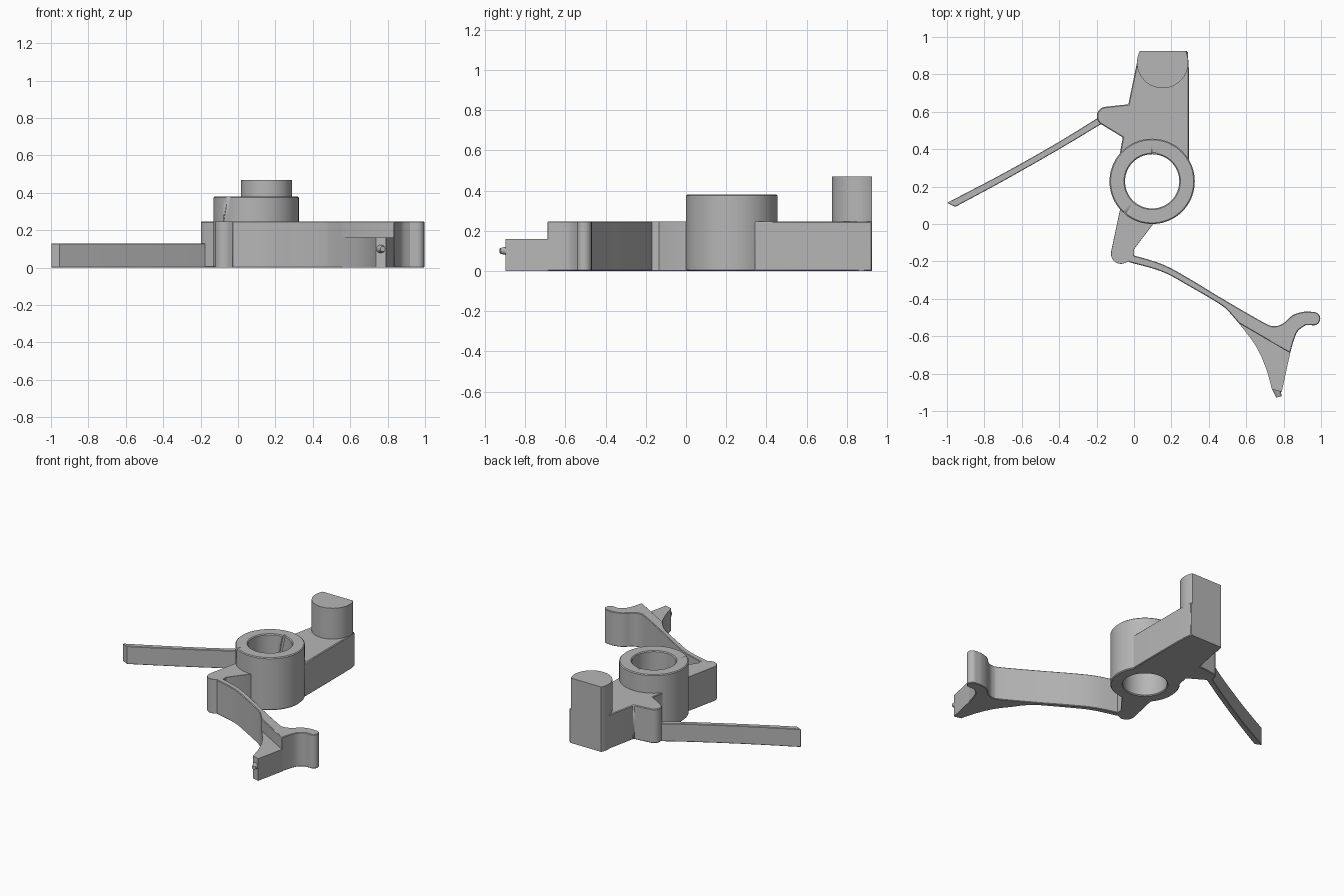
import bpy, bmesh, math
from mathutils import Vector

cube = bpy.data.objects.get("Cube")
if cube:
    bpy.data.objects.remove(cube, do_unlink=True)

grey = bpy.data.materials.new("plain_grey")
grey.use_nodes = True
grey.diffuse_color = (0.47, 0.47, 0.47, 1)
grey.node_tree.nodes["Principled BSDF"].inputs["Base Color"].default_value = grey.diffuse_color

HUB = (0.097, 0.228)
HUB_R, BORE_R = 0.228, 0.145
BODY_H = 0.247


def arc(center, r, start, end, steps=12):
    """Points on a circle between two angles in degrees."""
    angles = [math.radians(start + (end - start) * i / steps) for i in range(steps + 1)]
    return [(center[0] + r * math.cos(a), center[1] + r * math.sin(a)) for a in angles]


def smooth(points, steps=6):
    """Smooth path through the given points."""
    p = [Vector(q) for q in [points[0]] + points + [points[-1]]]
    out = []
    for a, b, c, d in zip(p, p[1:], p[2:], p[3:]):
        for i in range(steps):
            t = i / steps
            out.append(tuple(0.5 * (2 * b + (c - a) * t + (2 * a - 5 * b + 4 * c - d) * t * t
                                    + (3 * b - a - 3 * c + d) * t ** 3)))
    return out + [points[-1]]


def finish(name, bm, bevel=0.0):
    bmesh.ops.recalc_face_normals(bm, faces=bm.faces)
    mesh = bpy.data.meshes.new(name)
    bm.to_mesh(mesh)
    bm.free()
    mesh.materials.append(grey)
    ob = bpy.data.objects.new(name, mesh)
    bpy.context.collection.objects.link(ob)
    bpy.ops.object.select_all(action='DESELECT')
    ob.select_set(True)
    bpy.context.view_layer.objects.active = ob
    bpy.ops.object.shade_smooth_by_angle(angle=math.radians(30))
    if bevel:
        mod = ob.modifiers.new("soft_edges", 'BEVEL')
        mod.width = bevel
        mod.segments = 1
        mod.limit_method = 'ANGLE'
        mod.angle_limit = math.radians(60)
    return ob


def plate(name, outline, height, bevel=0.0):
    """Upright solid with the given outline."""
    bm = bmesh.new()
    face = bm.faces.new([bm.verts.new((x, y, 0)) for x, y in outline])
    ext = bmesh.ops.extrude_face_region(bm, geom=[face])
    verts = [v for v in ext["geom"] if isinstance(v, bmesh.types.BMVert)]
    bmesh.ops.translate(bm, verts=verts, vec=(0, 0, height))
    return finish(name, bm, bevel)


# Hub: a turned sleeve with an open bore
bm = bmesh.new()
profile = [(BORE_R, 0), (HUB_R, 0), (HUB_R, 0.38), (BORE_R, 0.38)]
ring = [bm.verts.new((HUB[0] + r, HUB[1], z)) for r, z in profile]
edges = [bm.edges.new((ring[i], ring[(i + 1) % 4])) for i in range(4)]
bmesh.ops.spin(bm, geom=ring + edges, cent=(*HUB, 0), axis=(0, 0, 1),
               angle=math.tau, steps=72, use_merge=True)
bmesh.ops.remove_doubles(bm, verts=bm.verts, dist=1e-5)
hub = finish("hub", bm, 0.006)

# Slanted grooves on the outside and inside of the hub
for name, x, y, turn in (("outer_groove", -0.058, 0.055, -37), ("inner_groove", 0.097, 0.373, 0)):
    bm = bmesh.new()
    bmesh.ops.create_cube(bm, size=1)
    cutter = finish(name + "_cutter", bm)
    cutter.scale = (0.02, 0.02, 0.2)
    cutter.location = (x, y, 0.34)
    cutter.rotation_euler = (0, math.radians(12), math.radians(turn))
    cutter.hide_render = True
    cutter.hide_viewport = True
    cutter.display_type = 'WIRE'
    cut = hub.modifiers.new(name, 'BOOLEAN')
    cut.operation = 'DIFFERENCE'
    cut.solver = 'EXACT'
    cut.object = cutter

# Rear arm with its rounded side lug
rear = [(0.295, 0.34), (0.295, 0.8), (0.287, 0.925), (0.03, 0.925), (0.017, 0.87), (-0.03, 0.64)]
rear += arc((-0.148, 0.576), 0.051, 90, 235)
rear += [(-0.06, 0.463), (-0.076, 0.375)] + arc(HUB, 0.19, 140, 30)
plate("rear_arm", rear, BODY_H, 0.005)

# Upright post, flattened at the back
plate("rear_post", arc((0.153, 0.863), 0.137, 153, 387, 40), 0.47)

# Front arm with rounded end
front = [(-0.072, 0.09), (-0.123, -0.15)] + arc((-0.07, -0.16), 0.053, 170, 300)
front += [(-0.01, -0.19), (0.0, -0.165), (0.0, -0.135), (0.105, 0.003)]
front += arc(HUB, 0.19, 275, 220)
plate("front_arm", front, BODY_H, 0.005)

# Thin side spring
upper = smooth([(-0.16, 0.588), (-0.4, 0.44), (-0.7, 0.27), (-1.0, 0.113)])
lower = smooth([(-0.955, 0.092), (-0.69, 0.235), (-0.4, 0.4), (-0.15, 0.55)])
plate("side_spring", upper + lower, 0.13, 0.003)

# Front spring widening into a hooked head
top_edge = smooth([(-0.03, -0.16), (0.15, -0.215), (0.3, -0.295), (0.47, -0.398), (0.69, -0.525),
                   (0.75, -0.546), (0.8, -0.53), (0.85, -0.487), (0.91, -0.469), (0.957, -0.47)])
hook = arc((0.96, -0.506), 0.036, 80, -100)
inner = smooth([(0.92, -0.54), (0.88, -0.568), (0.858, -0.61), (0.835, -0.69)])
bottom_edge = smooth([(0.56, -0.53), (0.5, -0.462), (0.45, -0.423), (0.3, -0.335),
                      (0.15, -0.255), (-0.03, -0.203)])
plate("front_spring_and_hook", top_edge + hook + inner + bottom_edge, BODY_H, 0.004)

# Lower stepped tip
tip = [(0.575, -0.525), (0.836, -0.677), (0.835, -0.69), (0.79, -0.897)]
tip += smooth([(0.738, -0.884), (0.705, -0.77), (0.65, -0.65), (0.56, -0.53)])
plate("stepped_tip", tip, 0.16)

# Small tapered nub on the tip
bm = bmesh.new()
bmesh.ops.create_cone(bm, cap_ends=True, segments=20, radius1=0.025, radius2=0.014, depth=0.05)
nub = finish("tip_nub", bm)
nub.location = (0.768, -0.9, 0.1)
nub.rotation_euler = (math.radians(90), 0, math.radians(14))
